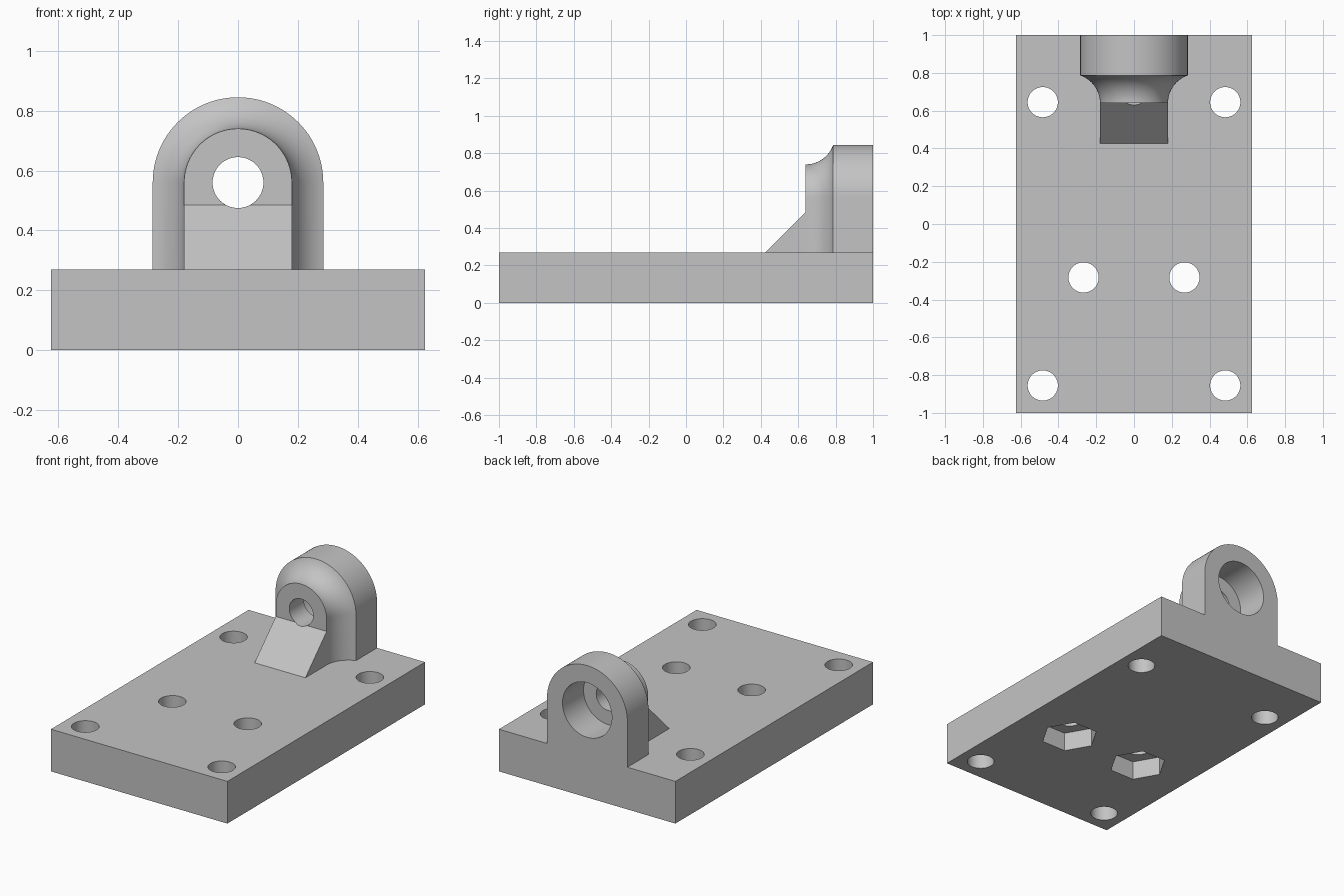
import bpy, bmesh, math
from mathutils import Matrix

if "Cube" in bpy.data.objects:
    bpy.data.objects.remove(bpy.data.objects["Cube"])

PLATE_TOP = 0.27
BORE_Z = 0.56       # height of the pivot axis
FRONT_R, OUTER_R = 0.18, 0.285
FACE_Y, STEP_Y = 0.64, 0.787

grey = bpy.data.materials.new("grey metal")
grey.diffuse_color = (0.55, 0.55, 0.55, 1)
grey.use_nodes = True
grey.node_tree.nodes["Principled BSDF"].inputs["Base Color"].default_value = grey.diffuse_color


def make(name, bm):
    bmesh.ops.recalc_face_normals(bm, faces=bm.faces[:])
    me = bpy.data.meshes.new(name)
    bm.to_mesh(me)
    bm.free()
    me.materials.append(grey)
    ob = bpy.data.objects.new(name, me)
    bpy.context.collection.objects.link(ob)
    return ob


def loft(name, rings):
    """Closed solid through matching rings of points."""
    bm = bmesh.new()
    loops = [[bm.verts.new(p) for p in ring] for ring in rings]
    n = len(loops[0])
    for a, b in zip(loops, loops[1:]):
        for i in range(n):
            j = (i + 1) % n
            bm.faces.new((a[i], a[j], b[j], b[i]))
    bm.faces.new(loops[0])
    bm.faces.new(loops[-1])
    return make(name, bm)


def cylinder(name, r, loc, depth, axis='Z', sides=64):
    bm = bmesh.new()
    m = Matrix.Translation(loc)
    if axis == 'Y':
        m = m @ Matrix.Rotation(math.pi / 2, 4, 'X')
    bmesh.ops.create_cone(bm, cap_ends=True, segments=sides, radius1=r,
                          radius2=r, depth=depth, matrix=m)
    return make(name, bm)


def boolean(target, tool, operation):
    """Apply a boolean and remove the tool object."""
    mod = target.modifiers.new("bool", 'BOOLEAN')
    mod.operation, mod.object, mod.solver = operation, tool, 'EXACT'
    bpy.context.view_layer.objects.active = target
    bpy.ops.object.modifier_apply(modifier=mod.name)
    bpy.data.objects.remove(tool)


def arch(r, y, z0=0.2, n=48):
    """Round-topped upright outline of half width r."""
    pts = [(r, y, z0)]
    for i in range(n + 1):
        a = math.pi * i / n
        pts.append((r * math.cos(a), y, BORE_Z + r * math.sin(a)))
    return pts + [(-r, y, z0)]


# Base plate
bracket = loft("mounting_bracket", [
    [(x, y, z) for x, y in ((-.625, -1), (.625, -1), (.625, 1), (-.625, 1))]
    for z in (0, PLATE_TOP)])

# Upright lug: concave fillet sweeping from the small face to the wide body
depth, rise = STEP_Y - FACE_Y, OUTER_R - FRONT_R
rad = (depth ** 2 + rise ** 2) / (2 * rise)
end = math.asin(depth / rad)
rings = []
for i in range(17):
    t = end * i / 16
    rings.append(arch(FRONT_R + rad * (1 - math.cos(t)), FACE_Y + rad * math.sin(t)))
rings.append(arch(OUTER_R, 1))
boolean(bracket, loft("lug", rings), 'UNION')

# Sloped gusset in front of the lug
side = [(.36, .2), (FACE_Y, .2), (FACE_Y, .485), (.425, PLATE_TOP)]
boolean(bracket, loft("gusset", [[(x, y, z) for y, z in side]
                                 for x in (-FRONT_R, FRONT_R)]), 'UNION')

# Pivot hole and wide counterbore from the back
boolean(bracket, cylinder("pivot_hole", .085, (0, .75, BORE_Z), .8, 'Y'), 'DIFFERENCE')
boolean(bracket, cylinder("counterbore", .175, (0, STEP_Y + .2, BORE_Z), .4, 'Y'), 'DIFFERENCE')

# Bolt holes, with hexagonal nut pockets under the middle pair
for s in (-1, 1):
    for x, y in ((.483, .645), (.483, -.855), (.267, -.283)):
        boolean(bracket, cylinder("bolt_hole", .08, (s * x, y, .13), .6), 'DIFFERENCE')
    # hexagon corners point along x
    bm = bmesh.new()
    bmesh.ops.create_cone(bm, cap_ends=True, segments=6, radius1=.17, radius2=.17, depth=.24,
                          matrix=Matrix.Translation((s * .267, -.283, 0)) @ Matrix.Rotation(math.pi / 6, 4, 'Z'))
    boolean(bracket, make("nut_pocket", bm), 'DIFFERENCE')

# Smooth curved faces, keep edges sharp
bpy.ops.object.select_all(action='DESELECT')
bracket.select_set(True)
bpy.context.view_layer.objects.active = bracket
bpy.ops.object.shade_smooth_by_angle(angle=math.radians(30))
